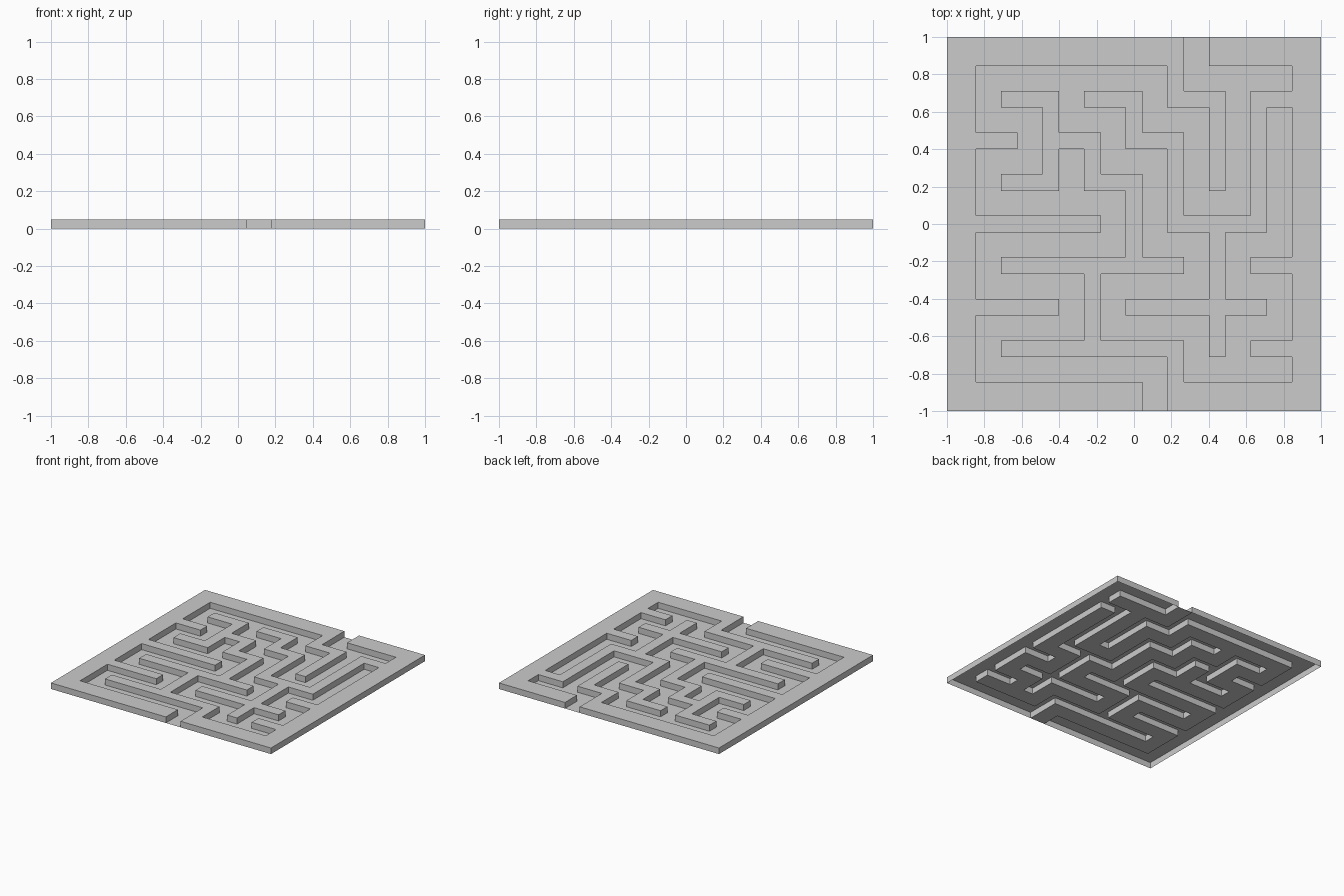
import bpy, bmesh

if "Cube" in bpy.data.objects:
    bpy.data.objects.remove(bpy.data.objects["Cube"])

HEIGHT = 0.05
PITCH = 2 / 9          # spacing of wall centre lines
HALF = 0.0445          # half wall thickness

# Wall runs through lattice nodes (-4..4 in x and y)
WALLS = [
    # spurs from the left rim
    [(-4, 2), (-3, 2)], [(-4, 0), (-1, 0)], [(-4, -2), (-2, -2)],
    # hanging from the back rim
    [(1, 4), (1, 3), (2, 3), (2, 1)],
    # attached to the right rim
    [(4, 3), (3, 3), (3, 0), (1, 0), (1, 2), (0, 2), (0, 3), (-1, 3)],
    [(2, 0), (2, -3)], [(0, -2), (3, -2)],
    [(4, -1), (3, -1)], [(4, -3), (3, -3)],
    # attached to the front rim
    [(1, -4), (1, -3), (-3, -3)], [(-1, -3), (-1, -1)], [(-3, -1), (1, -1)],
    [(0, -1), (0, 1), (-1, 1), (-1, 2), (-2, 2), (-2, 3), (-3, 3)],
    [(-2, 2), (-2, 1), (-3, 1)],
]

# Band edges: bands alternate wall, corridor, wall ... (17 bands)
edges = [-1.0]
for k in range(-4, 5):
    edges += [k * PITCH - HALF, k * PITCH + HALF]
edges = [-1.0] + edges[2:-1] + [1.0]
N = len(edges) - 1


def band(k):
    return 2 * (k + 4)


# Raised tiles: rim plus wall runs, minus the two openings
raised = {(i, j) for i in range(N) for j in range(N)
          if i in (0, N - 1) or j in (0, N - 1)}
for run in WALLS:
    for (x0, y0), (x1, y1) in zip(run, run[1:]):
        for i in range(band(min(x0, x1)), band(max(x0, x1)) + 1):
            for j in range(band(min(y0, y1)), band(max(y0, y1)) + 1):
                raised.add((i, j))
raised -= {(band(1) + 1, N - 1), (band(0) + 1, 0)}

bm = bmesh.new()
cache = {}


def vert(i, j, z):
    key = (i, j, z)
    if key not in cache:
        cache[key] = bm.verts.new((edges[i], edges[j], z))
    return cache[key]


# Flat tiles for wall tops and floor, upright faces at every drop
for i in range(N):
    for j in range(N):
        up = (i, j) in raised
        z = HEIGHT if up else 0.0
        c = [(i, j), (i + 1, j), (i + 1, j + 1), (i, j + 1)]
        bm.faces.new([vert(*p, z) for p in c])
        if up:
            for n, (dx, dy) in enumerate([(0, -1), (1, 0), (0, 1), (-1, 0)]):
                if (i + dx, j + dy) not in raised:
                    a, b = c[n], c[(n + 1) % 4]
                    bm.faces.new([vert(*a, 0.0), vert(*b, 0.0),
                                  vert(*b, HEIGHT), vert(*a, HEIGHT)])

# Merge coplanar tiles into clean faces
bmesh.ops.dissolve_limit(bm, angle_limit=0.01, verts=bm.verts[:], edges=bm.edges[:])

mesh = bpy.data.meshes.new("maze_board")
bm.to_mesh(mesh)
bm.free()
bpy.context.collection.objects.link(bpy.data.objects.new("maze_board", mesh))
